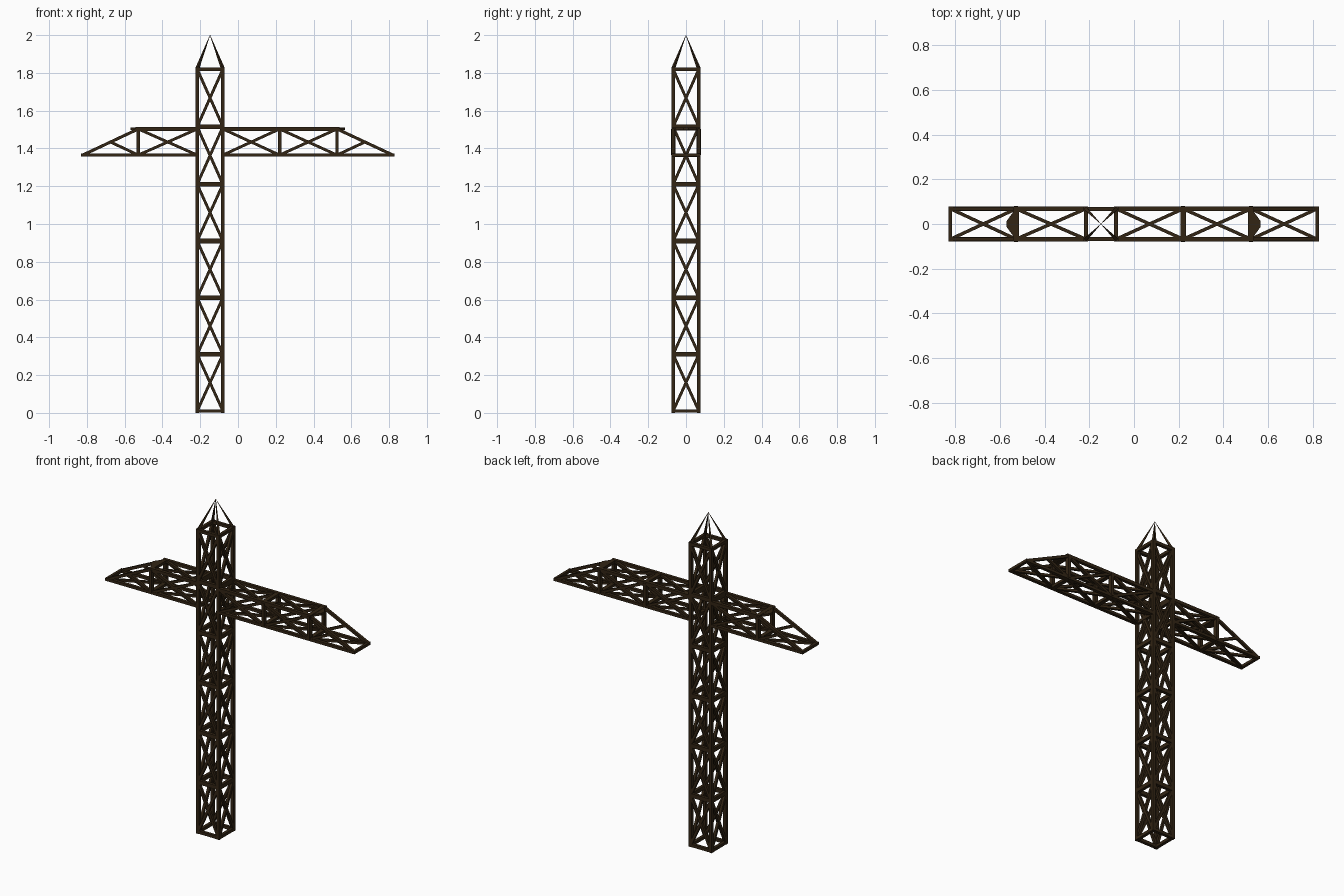
import bpy, bmesh
from mathutils import Vector

if "Cube" in bpy.data.objects:
    bpy.data.objects.remove(bpy.data.objects["Cube"])

CX, H = -0.148, 0.068            # mast centre in x, half spacing of the rails
ZB, ZT = 1.365, 1.503            # lower and upper chord heights of the arm

steel = bpy.data.materials.new("dark brown steel")
steel.diffuse_color = (0.032, 0.018, 0.007, 1)
steel.use_nodes = True
steel.node_tree.nodes["Principled BSDF"].inputs["Base Color"].default_value = steel.diffuse_color


def beam(bm, a, b, w, h=None, tip=1.0):
    """Square bar from a to b; h is the size nearest vertical, tip tapers the end."""
    a, b = Vector(a), Vector(b)
    h = h or w
    d = (b - a).normalized()
    up = Vector((0, 0, 1)) if abs(d.z) < 0.99 else Vector((0, 1, 0))
    s = d.cross(up).normalized()
    u = s.cross(d)
    rings = []
    for p, k in ((a, 1), (b, tip)):
        rings.append([bm.verts.new(p + (s * i * w + u * j * h) * k / 2)
                      for i, j in ((-1, -1), (1, -1), (1, 1), (-1, 1))])
    r0, r1 = rings
    for i in range(4):
        j = (i + 1) % 4
        bm.faces.new((r0[i], r0[j], r1[j], r1[i]))
    bm.faces.new(r0[::-1])
    bm.faces.new(r1)


def finish(name, bm):
    bmesh.ops.recalc_face_normals(bm, faces=bm.faces[:])
    me = bpy.data.meshes.new(name)
    bm.to_mesh(me)
    bm.free()
    me.materials.append(steel)
    ob = bpy.data.objects.new(name, me)
    bpy.context.collection.objects.link(ob)


corners = [(CX - H, -H), (CX + H, -H), (CX + H, H), (CX - H, H)]
sides = [(corners[i], corners[(i + 1) % 4]) for i in range(4)]
levels = [0.01, 0.31, 0.61, 0.91, 1.21, 1.515, 1.82]

# mast corner posts
bm = bmesh.new()
for c in corners:
    beam(bm, (*c, 0), (*c, 1.83), 0.019)
finish("mast_posts", bm)

# mast horizontal rails
bm = bmesh.new()
for z in levels:
    for p, q in sides:
        beam(bm, (*p, z), (*q, z), 0.018, 0.018 if z in (0.01, 1.82) else 0.024)
finish("mast_rails", bm)

# mast cross braces
bm = bmesh.new()
for z0, z1 in zip(levels, levels[1:]):
    for p, q in sides:
        beam(bm, (*p, z0), (*q, z1), 0.015)
        beam(bm, (*q, z0), (*p, z1), 0.015)
finish("mast_braces", bm)

# pointed top
bm = bmesh.new()
for c in corners:
    beam(bm, (*c, 1.822), (CX, 0, 2.0), 0.015, tip=0.08)
finish("spire_bars", bm)

arms = {"short_arm": [CX - H, -0.528, -0.822],
        "long_arm": [CX + H, 0.22, 0.524, 0.82]}

for name, xs in arms.items():
    out = 1 if xs[-1] > 0 else -1
    top_end = xs[-2]
    # chords and sloping end bars
    bm = bmesh.new()
    for y in (-H, H):
        beam(bm, (xs[0], y, ZB), (xs[-1] + out * 0.008, y, ZB), 0.019, 0.016)
        beam(bm, (xs[0], y, ZT), (top_end + out * 0.014, y, ZT), 0.019)
        beam(bm, (top_end, y, ZT), (xs[-1], y, ZB), 0.016)
    finish(name + "_chords", bm)

    # upright frames and end rail
    bm = bmesh.new()
    for x in xs[1:-1]:
        for y in (-H, H):
            beam(bm, (x, y, ZB), (x, y, ZT), 0.018, 0.025)
        for z in (ZB, ZT):
            beam(bm, (x, -H, z), (x, H, z), 0.025, 0.017)
    for z in (ZB, ZT):
        beam(bm, (xs[0], -H, z), (xs[0], H, z), 0.018)
    beam(bm, (xs[-1], -H, ZB), (xs[-1], H, ZB), 0.016)
    finish(name + "_frames", bm)

    # cross braces on the sides, top and underside
    bm = bmesh.new()
    for i, (a, b) in enumerate(zip(xs, xs[1:])):
        last = i == len(xs) - 2
        for y in (-H, H):
            beam(bm, (a, y, ZB), (b, -y, ZB), 0.015, 0.013)
            if last:
                beam(bm, (a, y, ZB), ((a + b) / 2, y, (ZB + ZT) / 2), 0.015)
            else:
                beam(bm, (a, y, ZT), (b, -y, ZT), 0.015, 0.013)
                beam(bm, (a, y, ZB), (b, y, ZT), 0.015)
                beam(bm, (a, y, ZT), (b, y, ZB), 0.015)
    finish(name + "_braces", bm)

    # tapered plate at the outer end of the upper chords
    bm = bmesh.new()
    outline = [(0, -0.06), (0.012, -0.055), (0.042, -0.014),
               (0.042, 0.014), (0.012, 0.055), (0, 0.06)]
    f = bm.faces.new([bm.verts.new((top_end + out * x, y, ZT - 0.006)) for x, y in outline])
    ext = bmesh.ops.extrude_face_region(bm, geom=[f])["geom"]
    bmesh.ops.translate(bm, vec=(0, 0, 0.013),
                        verts=[v for v in ext if isinstance(v, bmesh.types.BMVert)])
    finish(name + "_end_plate", bm)
